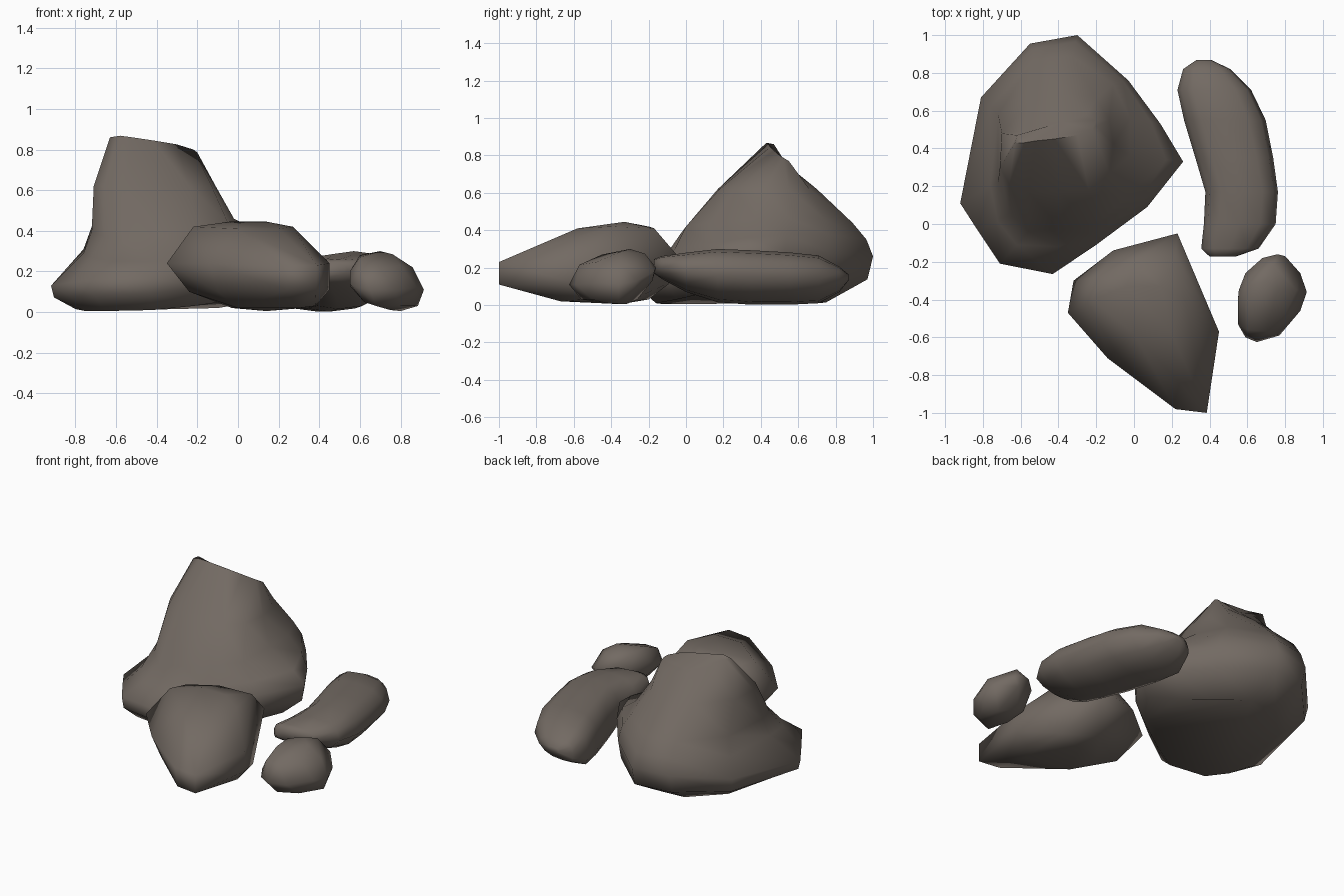
import bpy, bmesh, math

stone = bpy.data.materials.new("warm_grey_stone")
stone.diffuse_color = (0.17, 0.144, 0.124, 1)


def finish(name, bm):
    bmesh.ops.recalc_face_normals(bm, faces=bm.faces[:])
    me = bpy.data.meshes.new(name)
    bm.to_mesh(me)
    bm.free()
    ob = bpy.data.objects.new(name, me)
    bpy.context.collection.objects.link(ob)
    me.materials.append(stone)
    bpy.ops.object.select_all(action="DESELECT")
    ob.select_set(True)
    bpy.context.view_layer.objects.active = ob
    bpy.ops.object.shade_smooth_by_angle(angle=math.radians(80))


def hull(name, *groups):
    """Convex stone wrapped around groups of corner points."""
    bm = bmesh.new()
    for group in groups:
        for p in group:
            bm.verts.new(p)
    out = bmesh.ops.convex_hull(bm, input=bm.verts[:])
    junk = {g for g in out["geom_interior"] + out["geom_unused"] if isinstance(g, bmesh.types.BMVert)}
    bmesh.ops.delete(bm, geom=list(junk), context="VERTS")
    finish(name, bm)


def loft(name, *rings):
    """Skin over rings with equal point counts, capped at both ends."""
    bm = bmesh.new()
    loops = [[bm.verts.new(p) for p in ring] for ring in rings]
    n = len(loops[0])
    for a, b in zip(loops, loops[1:]):
        for i in range(n):
            j = (i + 1) % n
            bm.faces.new((a[i], a[j], b[j], b[i]))
    bm.faces.new(loops[0])
    bm.faces.new(loops[-1])
    finish(name, bm)


# Large boulder: rings from the ground up, clockwise from the left side
ground = [(-.80, .12, .015), (-.69, .54, .012), (-.50, .73, .012), (-.30, .75, .015), (-.10, .58, .02),
          (.02, .45, .04), (.12, .30, .08), (-.01, .08, .06), (-.22, -.05, .03), (-.42, -.16, .01),
          (-.66, -.12, .005), (-.75, 0, .005)]
rim = [(-.92, .11, .13), (-.81, .67, .19), (-.55, .955, .25), (-.30, 1.0, .26), (-.03, .76, .28),
       (.14, .53, .29), (.26, .33, .29), (.07, .09, .26), (-.20, -.11, .21), (-.43, -.265, .17),
       (-.71, -.21, .16), (-.83, -.03, .145)]
belly = [tuple(r + (g - r) * t for r, g, t in zip(rp, gp, (.12, .12, .5))) for rp, gp in zip(rim, ground)]
ledge = [(-.76, .20, .29), (-.76, .62, .31), (-.54, .925, .35), (-.31, .965, .35), (-.06, .76, .38),
         (.09, .54, .38), (.17, .34, .36), (.02, .11, .33), (-.2, -.06, .30), (-.40, -.12, .25),
         (-.62, -.11, .25), (-.72, .01, .27)]
foot = [(-.72, .22, .40), (-.72, .58, .42), (-.53, .87, .44), (-.33, .89, .44), (-.11, .74, .46),
        (-.02, .56, .46), (-.02, .36, .46), (-.05, .13, .44), (-.2, .0, .42), (-.38, -.03, .38),
        (-.56, -.04, .35), (-.66, .06, .37)]
shoulder = [(x, y, .62) for x, y in (
    (-.71, .30), (-.70, .48), (-.53, .67), (-.36, .70), (-.2, .66), (-.13, .55),
    (-.11, .42), (-.13, .27), (-.24, .18), (-.40, .17), (-.56, .17), (-.66, .21))]
ridge = [(-.63, .43, .86), (-.62, .47, .86), (-.52, .50, .80), (-.38, .54, .75), (-.25, .58, .71),
         (-.20, .55, .77), (-.20, .52, .785), (-.22, .50, .80), (-.30, .47, .825), (-.42, .45, .845),
         (-.52, .44, .86), (-.58, .43, .868)]
loft("large_boulder", ground, belly, rim, ledge, foot, shoulder, ridge)

# Front boulder: wedge with a blunt nose
hull("front_boulder",
     [(-.35, -.47, .24), (-.32, -.30, .24), (-.11, -.14, .27), (.23, -.05, .27),
      (.45, -.57, .24), (.385, -1, .23), (.22, -.98, .23), (-.14, -.71, .24)],
     [(.45, -.57, .11), (.385, -1, .11), (.24, -.98, .11), (.2, -.07, .13), (-.24, -.45, .10), (-.1, -.67, .10)],
     [(-.22, -.40, .42), (-.18, -.28, .41), (-.04, -.33, .445), (.14, -.33, .445), (.27, -.40, .42),
      (.22, -.17, .41), (0, -.2, .42), (.2, -.58, .41), (0, -.58, .41)],
     [(-.03, -.4, .02), (0, -.6, .02), (.14, -.35, .005), (.32, -.3, .02), (.38, -.55, .03),
      (.3, -.67, .02), (.1, -.2, .03)])

# Long stone: rounded sections along y (y, left x, right x, bottom z, top z)
stations = [(-.172, .40, .54, .17, .245), (-.13, .356, .66, .14, .262), (0, .37, .75, .07, .28),
            (.17, .378, .762, .015, .30), (.35, .325, .737, .002, .293), (.55, .265, .697, .002, .282),
            (.71, .23, .62, .01, .265), (.82, .26, .51, .07, .205), (.868, .33, .41, .13, .165)]


def section(y, x0, x1, z0, z1, n=12):
    ring = []
    for i in range(n):
        c, s = math.cos(math.tau * i / n), math.sin(math.tau * i / n)
        c, s = (math.copysign(abs(v) ** .8, v) for v in (c, s))
        c = max(-1, c + .4 * min(s, 0))  # underside leans to the left
        ring.append(((x0 + x1) / 2 + c * (x1 - x0) / 2, y, (z0 + z1) / 2 + s * (z1 - z0) / 2))
    return ring


loft("long_stone", *[section(*st) for st in stations])

# Small pebble
hull("small_stone",
     [(.55, -.41, .2), (.555, -.35, .2), (.59, -.26, .2), (.68, -.18, .21), (.76, -.16, .2),
      (.80, -.17, .18), (.88, -.26, .13), (.915, -.36, .11), (.88, -.46, .12), (.77, -.59, .11),
      (.65, -.625, .11), (.59, -.60, .12), (.55, -.53, .14), (.55, -.40, .13), (.76, -.18, .13)],
     [(.60, -.56, .22), (.70, -.57, .215), (.60, -.45, .27), (.60, -.33, .28), (.70, -.30, .30),
      (.74, -.22, .275), (.76, -.35, .285), (.86, -.35, .22), (.80, -.48, .23)],
     [(.885, -.36, .03), (.80, -.32, .005), (.75, -.42, .01), (.62, -.45, .05), (.70, -.26, .03),
      (.62, -.30, .06), (.68, -.56, .03), (.80, -.50, .03)])
